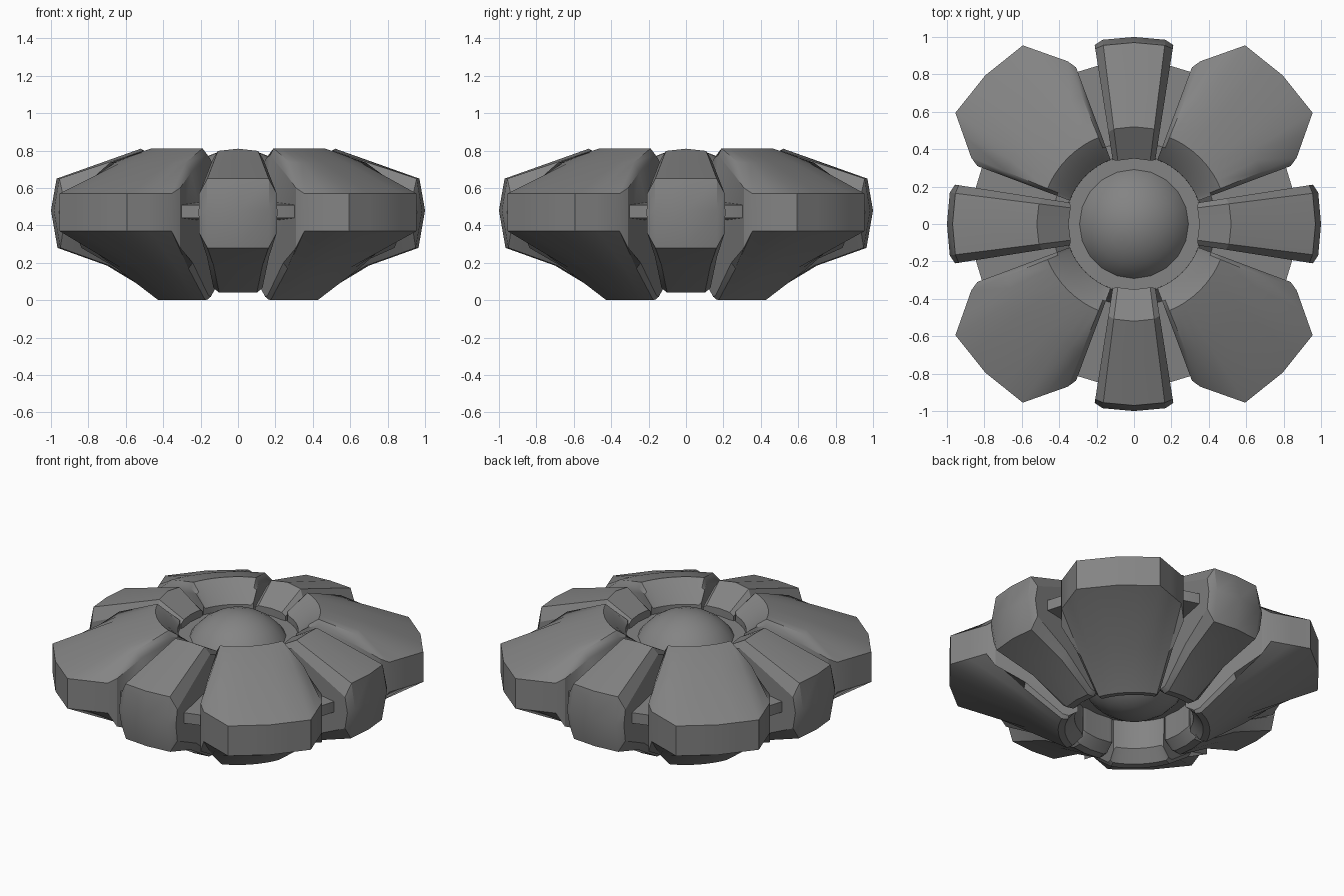
import bpy, bmesh, math

if "Cube" in bpy.data.objects:
    bpy.data.objects.remove(bpy.data.objects["Cube"])

grey = bpy.data.materials.new("dark_grey")
grey.diffuse_color = (.23, .23, .23, 1)
grey.use_nodes = True
grey.node_tree.nodes["Principled BSDF"].inputs["Base Color"].default_value = grey.diffuse_color


def finish(name, bm, smooth=30):
    bmesh.ops.recalc_face_normals(bm, faces=bm.faces)
    me = bpy.data.meshes.new(name)
    bm.to_mesh(me)
    bm.free()
    me.materials.append(grey)
    ob = bpy.data.objects.new(name, me)
    bpy.context.collection.objects.link(ob)
    bpy.ops.object.select_all(action='DESELECT')
    ob.select_set(True)
    bpy.context.view_layer.objects.active = ob
    bpy.ops.object.shade_smooth_by_angle(angle=math.radians(smooth))
    return ob


def loft_petal(name, lines, turn):
    """lines: (inner xy, outer xy, profile); profile points (r, z) with r <= 0
    meaning an offset from the outer end. Petal points along +x, then turns."""
    bm = bmesh.new()
    loops = []
    c, s = math.cos(turn), math.sin(turn)
    for (ix, iy), (ox, oy), prof in lines:
        ri, ro = math.hypot(ix, iy), math.hypot(ox, oy)
        loop = []
        for r, z in prof:
            t = ((r if r > 0 else ro + r) - ri) / (ro - ri)
            x, y = ix + (ox - ix) * t, iy + (oy - iy) * t
            loop.append(bm.verts.new((x * c - y * s, x * s + y * c, z)))
        loops.append(loop)
    n = len(loops[0])
    for a, b in zip(loops, loops[1:]):
        for i in range(n):
            j = (i + 1) % n
            bm.faces.new((a[i], a[j], b[j], b[i]))
    bm.faces.new(loops[0])
    bm.faces.new(loops[-1])
    return finish(name, bm)


def mirrored(half):
    """Mirror lines (edge to centre) across the petal axis."""
    other = [((i[0], -i[1]), (o[0], -o[1]), p) for i, o, p in half[:-1]]
    return half + other[::-1]


def polar(r, deg):
    a = math.radians(deg)
    return (r * math.cos(a), r * math.sin(a))


# wide diagonal petals
full = [(.365, .69), (.44, .77), (.50, .812), (.74, .735), (0, .57), (0, .37),
        (.70, .17), (.46, 0), (.42, .005), (.36, .08)]
edge = [(.365, .71), (.44, .76), (.50, .775), (.72, .685), (0, .60), (0, .28),
        (.70, .20), (.46, .025), (.42, .02), (.36, .06)]
half = [(polar(.36, 25), polar(.893, 24.7), edge)]
for a_in, a_out, r_out in [(22.6, 22.8, .94), (17.3, 17.6, 1.027), (12.8, 13.1, 1.125),
                           (6.4, 6.5, 1.117), (0, 0, 1.124)]:
    half.append((polar(.36, a_in), polar(r_out, a_out), full))
for k in range(4):
    loft_petal("wide_petal_%d" % (k + 1), mirrored(half), math.radians(45 + 90 * k))

# narrow petals on the axes
full = [(.35, .70), (.52, .81), (-.03, .65), (0, .48), (-.035, .28),
        (.70, .185), (.46, .04), (.41, .045), (.35, .10)]
side = [(r, z - .012 if z > .8 else z) for r, z in full]
edge = [(.36, .68), (.51, .75), (-.03, .57), (-.01, .47), (-.03, .36),
        (.70, .235), (.47, .065), (.42, .065), (.36, .11)]
half = [((.35, .115), (.967, .212), edge),
        ((.35, .088), (.985, .168), side),
        ((.35, 0), (1.0, 0), full)]
for k in range(4):
    loft_petal("narrow_petal_%d" % (k + 1), mirrored(half), math.radians(90 * k))

# central core with a thin web that shows between the petals
bm = bmesh.new()
prof = [(0, .27), (.37, .27), (.44, .42), (.87, .44), (.87, .51), (.44, .53), (.37, .65), (0, .65)]
vs = [bm.verts.new((r, 0, z)) for r, z in prof]
es = [bm.edges.new(p) for p in zip(vs, vs[1:])]
bmesh.ops.spin(bm, geom=vs + es, cent=(0, 0, 0), axis=(0, 0, 1),
               angle=math.tau, steps=32, use_duplicate=False)
bmesh.ops.remove_doubles(bm, verts=bm.verts, dist=1e-4)
finish("core_web", bm)

# centre ball
bm = bmesh.new()
bmesh.ops.create_uvsphere(bm, u_segments=20, v_segments=14, radius=.35)
finish("centre_ball", bm, 40).location = (0, 0, .46)
